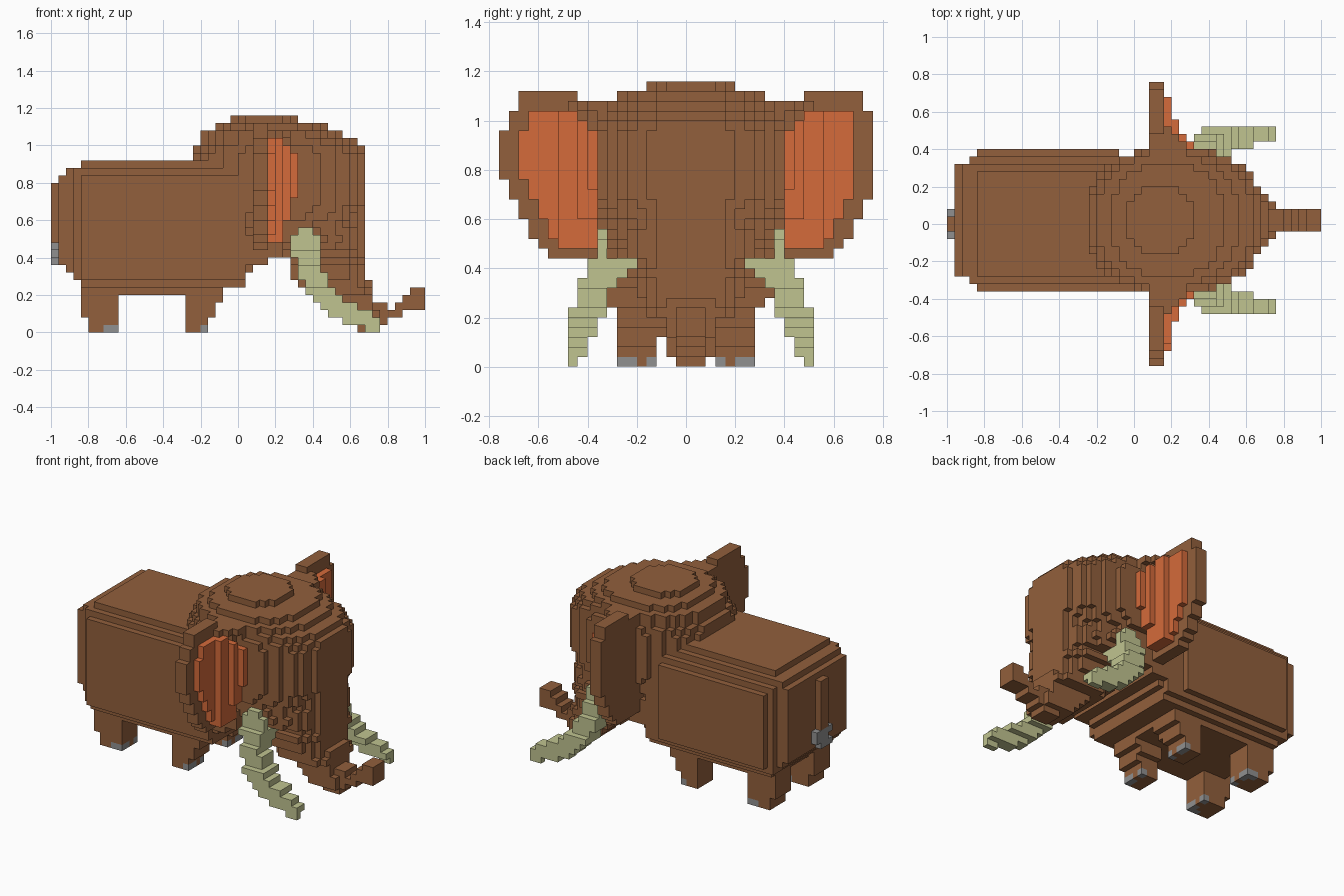
import bpy, bmesh
from mathutils import Vector

if "Cube" in bpy.data.objects:
    bpy.data.objects.remove(bpy.data.objects["Cube"])

U = 0.04  # block size


def material(name, rgb):
    m = bpy.data.materials.new(name)
    m.diffuse_color = (*rgb, 1)
    m.use_nodes = True
    m.node_tree.nodes["Principled BSDF"].inputs["Base Color"].default_value = m.diffuse_color
    return m


BROWN = material("brown hide", (0.287, 0.115, 0.045))
ORANGE = material("inner ear orange", (0.66, 0.145, 0.043))
IVORY = material("ivory", (0.53, 0.55, 0.28))
GREY = material("grey", (0.28, 0.28, 0.28))

taken = {}   # block -> part name
parts = {}   # part name -> material


def fill(name, mat, cells):
    """Claim free blocks for a part."""
    parts[name] = mat
    for c in cells:
        taken.setdefault(c, name)


def box(x0, x1, y0, y1, z0, z1):
    """Blocks of a box, limits included."""
    return [(i, j, k) for i in range(x0, x1 + 1) for j in range(y0, y1 + 1)
            for k in range(z0, z1 + 1)]


def disc(k, x0, x1, hy, p=2.6):
    """One rounded layer of blocks."""
    cx, rx, ry = (x0 + x1) / 2, (x1 - x0 + 1) / 2, hy + 0.5
    return [(i, j, k) for i in range(x0, x1 + 1) for j in range(-hy, hy + 1)
            if abs((i - cx) / rx) ** p + abs(j / ry) ** p <= 1.0]


# tusks: (x0, x1, inner, outer) per layer from the tip up
TUSK = [(17, 18, 12, 12), (14, 18, 11, 12), (12, 17, 11, 12), (11, 15, 10, 12),
        (10, 13, 10, 12), (9, 12, 9, 12), (9, 11, 9, 11), (8, 11, 9, 11),
        (8, 10, 8, 11), (8, 10, 7, 10), (7, 10, 6, 10), (7, 10, 9, 9),
        (7, 10, 9, 9), (8, 9, 9, 9)]
for side, name in ((-1, "tusk_right"), (1, "tusk_left")):
    for k, (x0, x1, a, b) in enumerate(TUSK):
        fill(name, IVORY, [(i, side * d, k) for i in range(x0, x1 + 1)
                           for d in range(a, b + 1)])

# ears: plate with a brown rim and an orange stepped lining
EAR = {11: 14, 12: 15, 13: 16, 14: 16, 15: 17, 16: 17, 17: 18, 18: 18, 19: 19,
       20: 19, 21: 19, 22: 19, 23: 19, 24: 18, 25: 18, 26: 17, 27: 17}
STEPS = [(4, 10, 17, 12, 25), (5, 10, 13, 12, 25), (6, 10, 11, 15, 24), (7, 10, 10, 18, 23)]
for side, name in ((-1, "right"), (1, "left")):
    rim, lining = [], []
    for k, outer in EAR.items():
        outer = min(outer, 18) if side > 0 else outer
        inner = 12 if k == 27 else 7
        rim += [(i, side * d, k) for i in (2, 3) for d in range(inner, outer + 1)]
        lim = min(EAR[k] - 2, 16 if side > 0 else 17)
        start = {25: 12, 24: 11}.get(k, 10)
        for i, a, b, z0, z1 in STEPS:
            if z0 <= k <= z1:
                lining += [(i, side * d, k) for d in range(max(a, start), min(b, lim) + 1)]
    # brown ledge above the lining, running into the head
    for i, far in ((4, 12), (5, 11), (6, 10)):
        rim += [(i, side * d, 26) for d in range(8, far + 1)]
        rim += [(i, side * d, k) for k in (24, 25) for d in range(8, far)]
    fill("ear_lining_" + name, ORANGE, lining)
    fill("ear_" + name, BROWN, rim)

# head: stacked rounded layers (z, x0, x1, half width, roundness)
HEAD = [(28, -1, 7, 4), (27, -3, 11, 7), (26, -5, 13, 8), (25, -5, 15, 8), (24, -6, 16, 9, 2.3)]
HEAD += [(k, -6, 16, 9) for k in range(17, 24)]
HEAD += [(16, -6, 16, 9, 2.3), (15, -6, 16, 9, 2.1), (14, -6, 16, 8, 2.3), (13, -3, 16, 8, 2.3),
         (12, 1, 16, 8, 2.2), (11, 4, 16, 7, 2.4), (10, 6, 16, 5, 3)]
for layer in HEAD:
    fill("head", BROWN, disc(*layer))

# trunk: face column narrowing down, then curling up at the tip
TRUNK = [(9, 7, 16, 6), (8, 7, 16, 5), (7, 7, 16, 5), (6, 8, 17, 4), (5, 9, 17, 4)]
for layer in TRUNK:
    fill("trunk", BROWN, disc(*layer, 3))
for k, x0, x1, h in ((4, 11, 17, 2), (3, 12, 17, 2), (2, 13, 18, 2), (1, 14, 18, 2),
                     (0, 16, 18, 1), (3, 18, 19, 1), (2, 19, 21, 1), (1, 19, 19, 1),
                     (3, 21, 23, 1), (4, 22, 24, 1), (5, 23, 24, 1), (3, 24, 24, 1)):
    fill("trunk", BROWN, box(x0, x1, -h, h, k, k))

# body: nested boxes giving stepped edges
for b in ((-24, 0, -7, 7, 9, 20), (-23, 0, -7, 7, 8, 21), (-22, 0, -8, 8, 7, 20),
          (-22, 0, -8, 7, 7, 21), (-21, -3, -9, 9, 8, 19), (-21, 0, -9, 8, 7, 20),
          (-21, 0, -8, 7, 6, 21), (-21, 0, -7, 6, 6, 22), (-20, -3, -7, 6, 5, 22)):
    fill("body", BROWN, box(*b))

# chest: steps rising to the chin
for n, x1 in enumerate((-3, -2, -1, 1, 3, 5, 5, 5)):
    h = min(6 + n // 2, 8)
    fill("chest", BROWN, box(-6, x1, -h - 1, h, 5 + n, 5 + n))

# legs with toenails
for side, name in ((-1, "right"), (1, "left")):
    def ys(a, b):
        return (a, b) if side > 0 else (-1 - b, -1 - a)
    for a, b in ((3, 3), (5, 6)):
        fill("toenails_" + name, GREY, box(-5, -5, *ys(a, b), 0, 0))
    fill("toenails_" + name, GREY, box(-17, -17, *ys(3, 3), 0, 0) +
         box(-17, -17, *ys(5, 6), 0, 0) + box(-18, -18, *ys(6, 6), 0, 0))
    fill("front_leg_" + name, BROWN, box(-7, -5, *ys(3, 6), 0, 1) +
         box(-7, -4, *ys(3, 6), 2, 2) + box(-7, -4, *ys(2, 6), 3, 3) +
         box(-7, -3, *ys(2, 6), 4, 4))
    fill("rear_leg_" + name, BROWN, box(-20, -17, *ys(3, 6), 0, 1) +
         box(-21, -17, *ys(3, 6), 2, 5))

# tail and ragged tuft
fill("tail_tuft", GREY, box(-25, -25, -1, 0, 9, 11) + box(-25, -25, -2, -2, 9, 9) +
     box(-25, -25, -2, -2, 11, 11) + box(-25, -25, 1, 1, 10, 11))
fill("tail", BROWN, box(-25, -25, -1, 0, 12, 19))

# turn the exposed block faces of each part into a mesh
DIRS = [Vector(v) for v in ((1, 0, 0), (-1, 0, 0), (0, 1, 0), (0, -1, 0), (0, 0, 1), (0, 0, -1))]
for name, mat in parts.items():
    bm = bmesh.new()
    for cell in [c for c, owner in taken.items() if owner == name]:
        centre = Vector(cell) + Vector((0.5, 0.5, 0.5))
        for d in DIRS:
            if tuple(int(a + b) for a, b in zip(cell, d)) in taken:
                continue
            u = Vector((d.y, d.z, d.x))
            w = d.cross(u)
            bm.faces.new([bm.verts.new((centre + (d + u * a + w * b) / 2) * U)
                          for a, b in ((1, 1), (-1, 1), (-1, -1), (1, -1))])
    bmesh.ops.remove_doubles(bm, verts=bm.verts, dist=0.001)
    mesh = bpy.data.meshes.new(name)
    bm.to_mesh(mesh)
    bm.free()
    mesh.materials.append(mat)
    bpy.context.collection.objects.link(bpy.data.objects.new(name, mesh))
